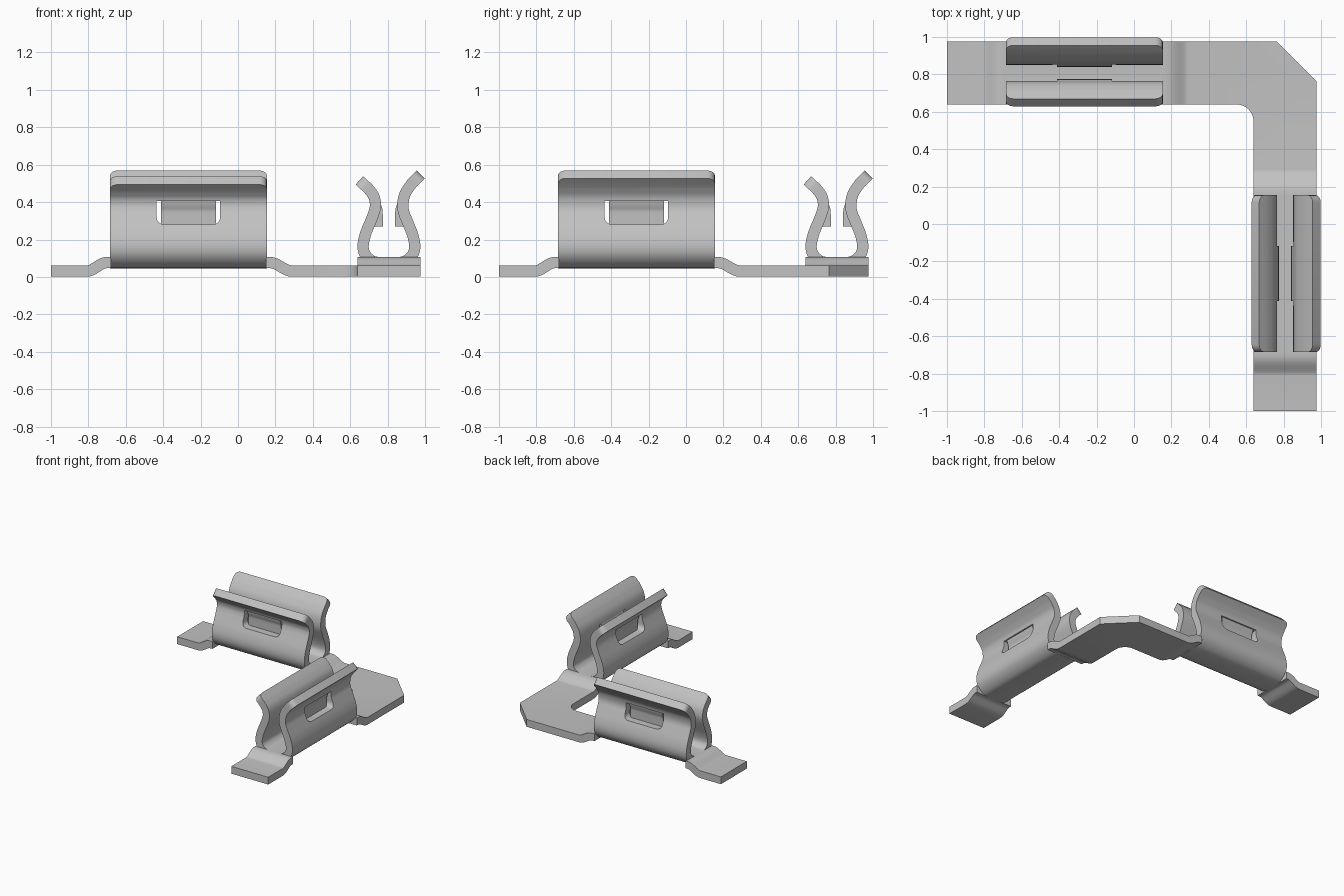
import bpy, bmesh
from mathutils import Matrix, Vector
from math import cos, sin, pi, radians

cube = bpy.data.objects.get("Cube")
if cube:
    bpy.data.objects.remove(cube)

THICK = 0.06
MID = 0.807            # centre line of both arms
HALF = 0.168           # half width of the strip
LIFT = 0.077           # mid height of the raised clip floor
START, END = -0.685, 0.155

steel = bpy.data.materials.new("brushed grey steel")
steel.use_nodes = True
steel.diffuse_color = (0.54, 0.54, 0.54, 1)
steel.node_tree.nodes["Principled BSDF"].inputs["Base Color"].default_value = (0.54, 0.54, 0.54, 1)

# swaps x and y, turning the rear arm into the left arm
SWAP = Matrix(((0, 1, 0, 0), (1, 0, 0, 0), (0, 0, 1, 0), (0, 0, 0, 1)))


def add_object(name, bm):
    mesh = bpy.data.meshes.new(name)
    bmesh.ops.recalc_face_normals(bm, faces=bm.faces)
    bm.to_mesh(mesh)
    bm.free()
    mesh.materials.append(steel)
    obj = bpy.data.objects.new(name, mesh)
    bpy.context.collection.objects.link(obj)
    return obj


def finish(obj, thickness=THICK, cutter=None):
    """Thicken the sheet, cut it, bake the modifiers and smooth the bends."""
    solid = obj.modifiers.new("thickness", 'SOLIDIFY')
    solid.thickness = thickness
    solid.offset = 0
    solid.use_even_offset = True
    if cutter:
        cut = obj.modifiers.new("window", 'BOOLEAN')
        cut.object = cutter
        cut.operation = 'DIFFERENCE'
        cut.solver = 'EXACT'
    graph = bpy.context.evaluated_depsgraph_get()
    obj.data = bpy.data.meshes.new_from_object(obj.evaluated_get(graph))
    obj.modifiers.clear()
    obj.data.shade_smooth()
    obj.data.set_sharp_from_angle(angle=radians(35))


def swapped_copy(obj, name):
    mesh = obj.data.copy()
    mesh.transform(SWAP)
    mesh.flip_normals()
    copy = bpy.data.objects.new(name, mesh)
    bpy.context.collection.objects.link(copy)


def sweep(bm, path, u0, u1):
    """Sheet swept along x from u0 to u1 with a (y, z) path."""
    rows = [[bm.verts.new((u, MID + v, z)) for u in (u0, u1)] for v, z in path]
    for a, b in zip(rows, rows[1:]):
        bm.faces.new((a[0], a[1], b[1], b[0]))
    return rows


def spline(points, steps=5):
    """Smooth curve through the points."""
    pts = [Vector(p) for p in points]
    pts = [2 * pts[0] - pts[1]] + pts + [2 * pts[-1] - pts[-2]]
    out = []
    for a, b, c, d in zip(pts, pts[1:], pts[2:], pts[3:]):
        for i in range(steps):
            t = i / steps
            out.append(0.5 * (2 * b + (c - a) * t + (2 * a - 5 * b + 4 * c - d) * t ** 2
                              + (3 * b - a - 3 * c + d) * t ** 3))
    return out + [pts[-2]]


# L-shaped base strip: two arms with ramps up to the clips, and a corner plate
def ramp(u0, u1, z0, z1, n=8):
    return [(u0 + (u1 - u0) * i / n, z0 + (z1 - z0) * (1 - cos(pi * i / n)) / 2)
            for i in range(n + 1)]


LOW = THICK / 2 + 0.001
CORNER = 0.29
outer_end = [(-1, LOW)] + ramp(-0.81, START - 0.015, LOW, LIFT) + [(START + 0.005, LIFT)]
inner_end = [(END - 0.005, LIFT)] + ramp(END + 0.015, CORNER, LIFT, LOW)
bm = bmesh.new()
for swap in (False, True):
    for path in (outer_end, inner_end):
        rows = []
        for u, z in path:
            ends = [(u, MID - HALF, z), (u, MID + HALF, z)]
            rows.append([bm.verts.new((p[1], p[0], p[2]) if swap else p) for p in ends])
        for a, b in zip(rows, rows[1:]):
            bm.faces.new((a[0], a[1], b[1], b[0]))
lo, hi, rad, chamfer = MID - HALF, MID + HALF, 0.09, 0.21
outline = [(CORNER, lo)]
outline += [(lo - rad + rad * sin(pi * i / 16), lo - rad + rad * cos(pi * i / 16)) for i in range(9)]
outline += [(lo, CORNER), (hi, CORNER), (hi, hi - chamfer), (hi - chamfer, hi), (CORNER, hi)]
bm.faces.new([bm.verts.new((x, y, LOW)) for x, y in outline])
bmesh.ops.remove_doubles(bm, verts=bm.verts, dist=0.0005)
finish(add_object("base_strip", bm))

# Spring clip: a pinched U section with flared lips, the outer lip longer
lower = [(0.055, LIFT), (0.098, 0.09), (0.13, 0.125), (0.138, 0.17),
         (0.125, 0.23), (0.097, 0.3), (0.078, 0.35)]
short_wall = lower + [(0.072, 0.39), (0.083, 0.435), (0.112, 0.474)]
long_wall = lower + [(0.075, 0.395), (0.087, 0.446), (0.12, 0.497)]
section = spline([(-v, z) for v, z in reversed(short_wall)] + long_wall)
section = [(-0.158, 0.516)] + [tuple(p) for p in section] + [(0.17, 0.548)]
bm = bmesh.new()
rows = sweep(bm, section, START, END)
bmesh.ops.bevel(bm, geom=rows[0] + rows[-1], offset=0.04, segments=4,
                profile=0.5, affect='VERTICES')
clip = add_object("rear_clip", bm)

# Window cutter through both walls, lower corners rounded
WIN0, WIN1 = -0.435, -0.095
bm = bmesh.new()
size = Matrix.Diagonal((WIN1 - WIN0, 0.8, 0.125, 1))
bmesh.ops.create_cube(bm, size=1, matrix=Matrix.Translation(((WIN0 + WIN1) / 2, MID, 0.3425)) @ size)
low_edges = [e for e in bm.edges
             if all(v.co.z < 0.3 for v in e.verts)
             and abs(e.verts[0].co.x - e.verts[1].co.x) < 0.01]
bmesh.ops.bevel(bm, geom=low_edges, offset=0.04, segments=5, profile=0.5, affect='EDGES')
cutter = add_object("window_cutter", bm)
cutter.hide_render = True
bpy.context.view_layer.update()
finish(clip, cutter=cutter)
bpy.data.objects.remove(cutter)
swapped_copy(clip, "left_clip")

# Spring tabs bent inward from the top of each window
tab_path = spline([(0.074, 0.415), (0.068, 0.39), (0.058, 0.36), (0.056, 0.33)], 4) + [(0.056, 0.27)]
for side, label in ((-1, "inner"), (1, "outer")):
    bm = bmesh.new()
    sweep(bm, [(side * v, z) for v, z in tab_path], WIN0 + 0.022, WIN1 - 0.022)
    tab = add_object("rear_clip_" + label + "_tab", bm)
    finish(tab, thickness=0.046)
    swapped_copy(tab, "left_clip_" + label + "_tab")
